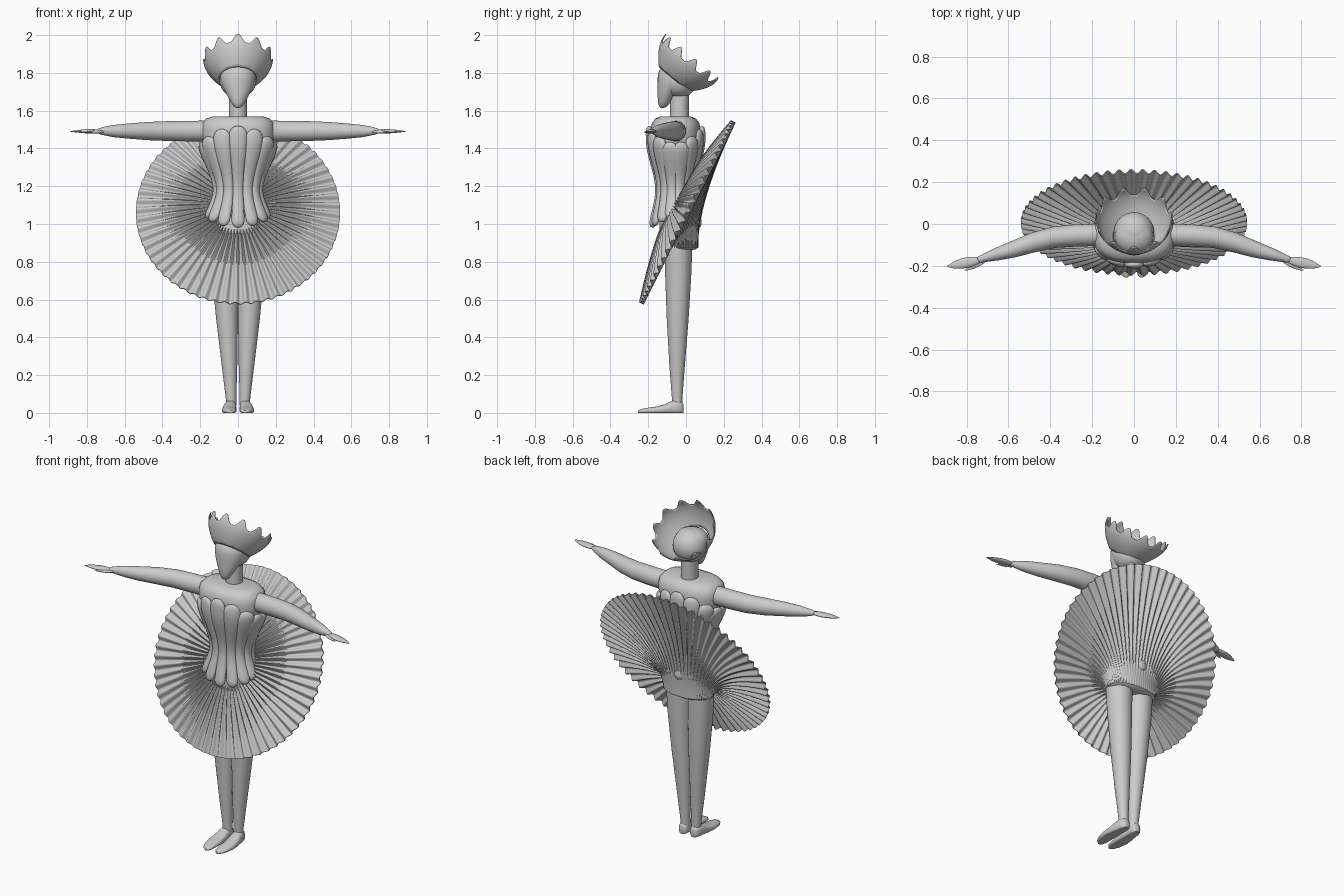
import bpy, bmesh, math
from math import sin, cos, pi, sqrt
from mathutils import Vector as V

if "Cube" in bpy.data.objects:
    bpy.data.objects.remove(bpy.data.objects["Cube"])


def loft(name, rings, caps=True, angle=50, mirror=False, thick=0):
    """Skin a list of closed rings with quads."""
    bm = bmesh.new()
    vs = [[bm.verts.new(p) for p in r] for r in rings]
    n = len(rings[0])
    for a, b in zip(vs, vs[1:]):
        for i in range(n):
            j = (i + 1) % n
            bm.faces.new((a[i], a[j], b[j], b[i]))
    if caps:
        bm.faces.new(vs[0][::-1])
        bm.faces.new(vs[-1])
    bmesh.ops.recalc_face_normals(bm, faces=bm.faces)
    me = bpy.data.meshes.new(name)
    bm.to_mesh(me)
    bm.free()
    ob = bpy.data.objects.new(name, me)
    bpy.context.collection.objects.link(ob)
    if mirror:
        ob.modifiers.new("mirror", 'MIRROR')
    if thick:
        m = ob.modifiers.new("solid", 'SOLIDIFY')
        m.thickness = thick
        m.offset = 0
    bpy.ops.object.select_all(action='DESELECT')
    ob.select_set(True)
    bpy.context.view_layer.objects.active = ob
    bpy.ops.object.shade_smooth_by_angle(angle=math.radians(angle))
    return ob


def ring(c, u, v, n=32, p=1.0):
    """Ellipse (or superellipse, p < 1) around c with half axes u and v."""
    c, u, v = V(c), V(u), V(v)
    out = []
    for i in range(n):
        t = 2 * pi * i / n
        f = lambda s: math.copysign(abs(s) ** p, s)
        out.append(c + u * f(cos(t)) + v * f(sin(t)))
    return out


def flat(x, y, z, rx, ry, p=1.0):
    return ring((x, y, z), (rx, 0, 0), (0, ry, 0), 32, p)


def interp(table, t):
    """Smooth interpolation in rows of (t, a, b, ...)."""
    for a, b in zip(table, table[1:]):
        if t <= b[0]:
            k = max(0, (t - a[0]) / (b[0] - a[0]))
            k = k * k * (3 - 2 * k)
            return [p + (q - p) * k for p, q in zip(a[1:], b[1:])]
    return list(table[-1][1:])


# Torso
loft("torso", [flat(0, -.055, z, rx, ry, .8) for z, rx, ry in (
    (.95, .13, .085), (1.1, .125, .085), (1.2, .115, .08), (1.3, .14, .1),
    (1.42, .185, .128), (1.5, .195, .132), (1.535, .188, .125),
    (1.558, .168, .108), (1.57, .13, .08))])

# Bodice petals around the torso
PROFILE = [(.97, .18, .122), (1.18, .115, .088), (1.45, .197, .138), (1.54, .2, .14)]
N = 14
for k in range(N):
    a = 2 * pi * k / N
    top = 1.43 + .09 * cos(a) ** 2
    bot = 1.03 - .05 * cos(a) ** 2
    rings = []
    for i in range(33):
        s = (1 - cos(pi * i / 32)) / 2
        z = bot + (top - bot) * s
        rx, ry = interp(PROFILE, z)
        w = interp([(0, .034), (.4, .028), (.88, .047), (1, .047)], s)[0]
        d = min((z - bot) / .04, (top - z) / .05, 1)
        e = sqrt(max(0, 1 - (1 - d) ** 2)) + .02
        out = V((sin(a) / rx, -cos(a) / ry, 0)).normalized()
        tan = V((-out.y, out.x, 0))
        c = V((rx * sin(a), -.055 - ry * cos(a), z))
        rings.append(ring(c, tan * w * e, out * .02 * e, 14))
    loft(f"bodice_petal_{k + 1}", rings)

# Tilted pleated skirt: hip tube flaring to the rim, then back in to the waist
C, UP, NRM = V((0, .01, 1.06)), V((0, .451, .893)), V((0, -.893, .451))
PLEATS, SEG = 60, 480


def oval(front, back, rx, th):
    """Point on a tilted oval given its (y, z) front and back ends."""
    f, b = V((0, *front)), V((0, *back))
    return (f + b) / 2 + (b - f) / 2 * cos(th) + V((rx * sin(th), 0, 0))


def bez(a, b, c, t):
    return a * (1 - t) ** 2 + b * 2 * t * (1 - t) + c * t * t


rings = []
STEPS = [(0, i / 14) for i in range(15)] + [(1, i / 14) for i in range(15)]
for side, t in STEPS:
    r = []
    for i in range(SEG):
        th = 2 * pi * i / SEG
        radial = V((sin(th), 0, 0)) + UP * cos(th)
        wave = sin(PLEATS * th)
        rim = C + radial * .54
        if side == 0:
            p = bez(oval((-.11, .875), (.065, .875), .155, th),
                    oval((-.1, .87), (.06, 1.13), .17, th), rim, t)
            p += NRM * wave * .011 * t + radial * wave * .003 * (1 - t)
        else:
            p = bez(rim + NRM * .006, C + NRM * .085 + radial * .22,
                    oval((-.12, 1.0), (0, 1.19), .11, th), t)
            p += NRM * wave * (.011 + .002 * sin(pi * t)) * (1 - .4 * t)
        r.append(p)
    rings.append(r)
loft("skirt", rings, caps=False, angle=70)

# Hips closing the skirt underneath
loft("hips", [flat(0, -.0225, z, rx, ry) for z, rx, ry in (
    (.862, .11, .055), (.866, .14, .075), (.875, .154, .086), (.95, .14, .07))])

# Legs
loft("legs", [flat(x, y, z, r, r) for x, y, z, r in (
    (.036, -.047, .04, .027), (.037, -.047, .08, .028), (.045, -.047, .25, .041),
    (.058, -.044, .5, .058), (.07, -.041, .75, .07), (.074, -.04, .95, .075))],
    mirror=True)

# Feet, lofted from heel to toe
feet = []
for y, x, w, h in ((-.012, .037, .012, .04), (-.02, .038, .024, .06), (-.045, .04, .031, .068),
                   (-.075, .042, .033, .064), (-.11, .045, .037, .046), (-.16, .047, .039, .033),
                   (-.21, .044, .034, .026), (-.24, .04, .024, .02), (-.255, .037, .008, .012)):
    feet.append([V((p.x, p.y, max(p.z, 0))) for p in
                 ring((x, y, h * .42), (w, 0, 0), (0, 0, h * .58), 28, .85)])
loft("feet", feet, mirror=True)

# Arms curving forward
loft("arms", [ring((x, y, 1.492), (ry * .25 * b, ry, 0), (0, 0, rz), 28)
              for x, y, ry, rz, b in (
    (.17, -.052, .053, .055, 0), (.28, -.055, .053, .054, 0), (.38, -.063, .051, .052, .4),
    (.48, -.088, .046, .048, 1), (.58, -.122, .037, .04, 1.4), (.66, -.146, .028, .032, 1.4),
    (.72, -.164, .018, .02, 1.4), (.735, -.168, .012, .014, 1.4))], mirror=True)


def blob(name, start, end, w, h, squash=1.0):
    """Flat tapered ellipsoid from start to end."""
    s, e = V(start), V(end)
    side = V((-(e - s).y, (e - s).x, 0)).normalized()
    rs = []
    for i in range(15):
        t = (1 - cos(pi * i / 14)) / 2
        k = sin(pi * max(.02, min(.98, t ** squash)))** .7
        rs.append(ring(s.lerp(e, t), side * w * k, (0, 0, h * k * (1.2 - .7 * t)), 18))
    return loft(name, rs, mirror=True)


# Hands with thumbs
blob("wrists", (.705, -.16, 1.492), (.755, -.175, 1.492), .018, .02)
blob("hands", (.715, -.168, 1.492), (.892, -.203, 1.49), .025, .013)
blob("thumbs", (.705, -.175, 1.488), (.81, -.222, 1.486), .011, .009)

# Neck
loft("neck", [flat(0, -.035, z, .048, .05) for z in (1.54, 1.6, 1.72)])

# Head: wedge face plus round skull
loft("face", [flat(0, y, z, rx, ry) for z, y, rx, ry in (
    (1.615, -.125, .01, .01), (1.622, -.122, .022, .02), (1.645, -.115, .038, .034),
    (1.69, -.099, .062, .051), (1.735, -.08, .083, .07), (1.775, -.062, .094, .088),
    (1.81, -.058, .09, .085), (1.835, -.058, .07, .066), (1.85, -.056, .035, .034),
    (1.853, -.056, .005, .005))])
loft("skull", [flat(0, -.04, 1.76 - .095 * cos(pi * i / 18), *[.096 * sin(pi * i / 18) + .0005] * 2)
               for i in range(19)])

# Flared crown with finger-like points, tilted backward
AX, FRONT = V((0, .64, .768)), V((0, -.768, .64))
BASE, TIPS = V((0, -.065, 1.768)), 11
crown = []
for j in range(13):
    t = j / 12
    r = []
    for i in range(TIPS * 20):
        th = 2 * pi * i / (TIPS * 20)
        point = ((1 + cos(TIPS * th)) / 2) ** 1.6
        h = t * (.108 + .048 * point)
        rad = .098 + .085 * sin(min(1, h / .15) * pi / 2) ** .9
        r.append(BASE + AX * h + (V((sin(th), 0, 0)) + FRONT * cos(th)) * rad)
    crown.append(r)
loft("crown", crown, caps=False, thick=.006)
